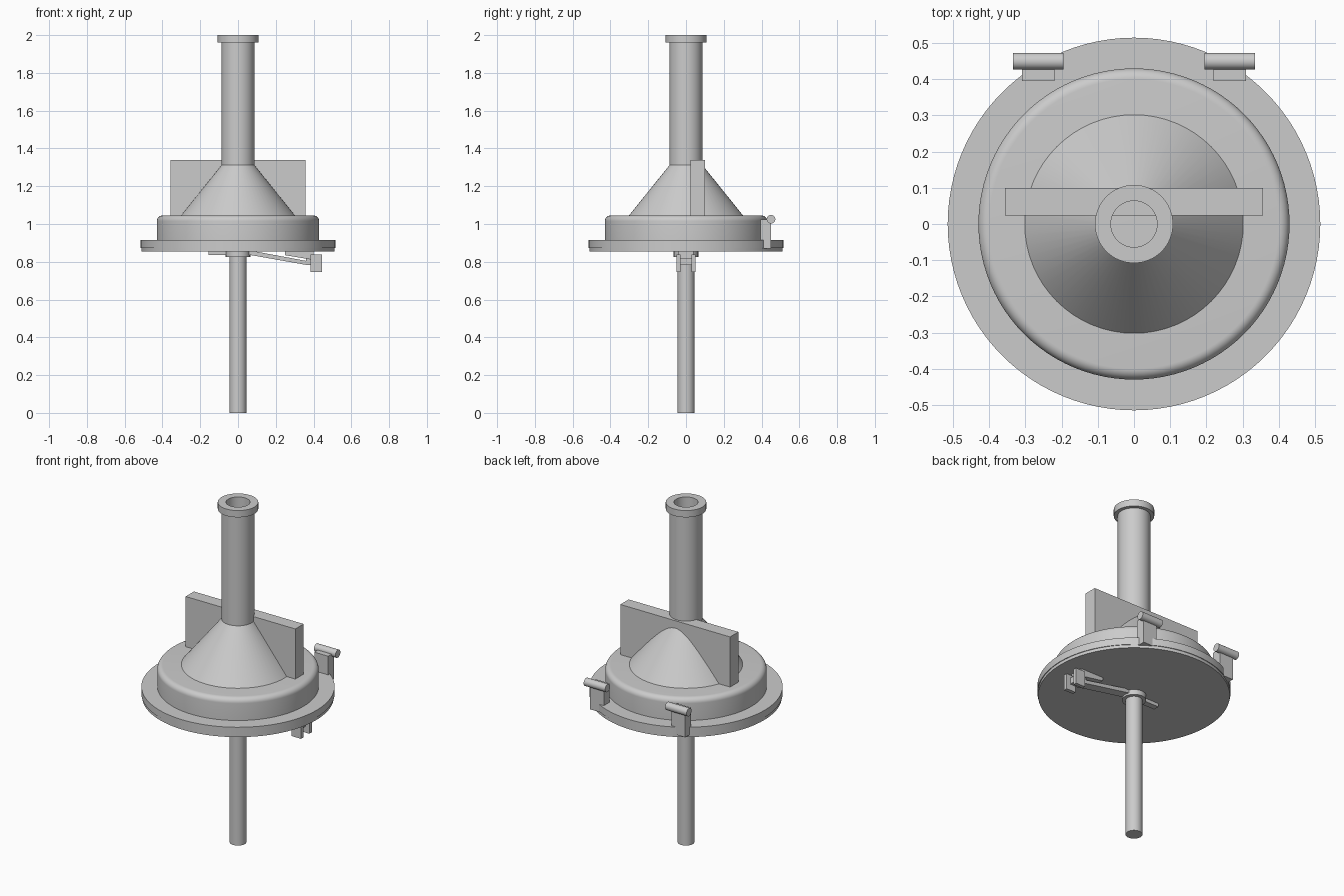
import bpy, bmesh, math

if "Cube" in bpy.data.objects:
    bpy.data.objects.remove(bpy.data.objects["Cube"])

grey = bpy.data.materials.new("plain_grey")
grey.diffuse_color = (0.6, 0.6, 0.6, 1)
grey.use_nodes = True
grey.node_tree.nodes["Principled BSDF"].inputs["Base Color"].default_value = grey.diffuse_color


def finish(name, bm, smooth=False):
    bmesh.ops.remove_doubles(bm, verts=bm.verts, dist=1e-5)
    bmesh.ops.recalc_face_normals(bm, faces=bm.faces)
    me = bpy.data.meshes.new(name)
    bm.to_mesh(me)
    bm.free()
    me.materials.append(grey)
    ob = bpy.data.objects.new(name, me)
    bpy.context.collection.objects.link(ob)
    if smooth:
        bpy.ops.object.select_all(action='DESELECT')
        ob.select_set(True)
        bpy.context.view_layer.objects.active = ob
        bpy.ops.object.shade_smooth_by_angle(angle=math.radians(30))
    return ob


def lathe(name, profile, steps=64):
    """Turn an (r, z) profile around the z axis."""
    bm = bmesh.new()
    vs = [bm.verts.new((r, 0, z)) for r, z in profile]
    es = [bm.edges.new(p) for p in zip(vs, vs[1:])]
    bmesh.ops.spin(bm, geom=vs + es, cent=(0, 0, 0), axis=(0, 0, 1),
                   angle=2 * math.pi, steps=steps)
    return finish(name, bm, True)


def extrude_y(name, outline, y0, y1):
    """Extrude an (x, z) outline from y0 to y1."""
    bm = bmesh.new()
    f = bm.faces.new([bm.verts.new((x, y0, z)) for x, z in outline])
    g = bmesh.ops.extrude_face_region(bm, geom=[f])["geom"]
    for v in g:
        if isinstance(v, bmesh.types.BMVert):
            v.co.y = y1
    return finish(name, bm)


def box(name, x0, x1, y0, y1, z0, z1):
    return extrude_y(name, [(x0, z0), (x1, z0), (x1, z1), (x0, z1)], y0, y1)


# Round base flange, slightly stepped at its lower rim
lathe("base_flange", [(0, 0.855), (0.511, 0.855), (0.511, 0.873), (0.515, 0.873),
                      (0.515, 0.915), (0, 0.915)], 96)

# Lid drum with a rounded top edge
R = 0.03
fillet = [(0.40 + R * math.cos(a), 1.015 + R * math.sin(a))
          for a in (math.pi / 2 * i / 8 for i in range(9))]
lathe("lid_drum", [(0, 0.91), (0.43, 0.91)] + fillet + [(0, 1.045)], 96)

# Hollow cone, tube and top rim
lathe("funnel_cone", [(0.064, 1.04), (0.302, 1.04), (0.302, 1.045), (0.087, 1.312), (0.064, 1.312),
                      (0.064, 1.04)])
lathe("upper_tube", [(0.064, 1.30), (0.087, 1.30), (0.087, 1.97), (0.064, 1.97), (0.064, 1.30)])
lathe("tube_rim", [(0.064, 1.96), (0.108, 1.96), (0.108, 2.0), (0.064, 2.0), (0.064, 1.96)])

# Upright plate passing through the cone
box("upright_plate", -0.357, 0.357, 0.023, 0.1, 1.04, 1.34)

# Lower pole and its collar
lathe("lower_pole", [(0, 0), (0.045, 0), (0.045, 0.86), (0, 0.86)], 48)
lathe("pole_collar", [(0, 0.825), (0.065, 0.825), (0.065, 0.86), (0, 0.86)], 48)

# Two hinges at the back
for side, s in (("left", -1), ("right", 1)):
    xs = sorted((s * 0.22, s * 0.31))
    box(side + "_hinge_bracket", *xs, 0.395, 0.45, 0.87, 1.025)
    pin = lathe(side + "_hinge_pin", [(0, -0.07), (0.023, -0.07), (0.023, 0.07), (0, 0.07)], 32)
    pin.rotation_euler = (0, math.pi / 2, 0)
    pin.location = (s * 0.265, 0.45, 1.025)

# Latch under the base: sloping lever, mount, forked end and rear tab
extrude_y("latch_lever", [(0.03, 0.855), (0.09, 0.855), (0.37, 0.803), (0.37, 0.782),
                          (0.03, 0.842)], -0.028, 0.028)
extrude_y("latch_mount", [(0.25, 0.858), (0.40, 0.858), (0.40, 0.81), (0.25, 0.835)], -0.04, 0.04)
box("latch_bridge", 0.36, 0.42, -0.03, 0.03, 0.782, 0.82)
for side, s in (("front", -1), ("back", 1)):
    ys = sorted((s * 0.028, s * 0.05))
    box(side + "_fork_prong", 0.383, 0.445, *ys, 0.745, 0.838)
box("latch_tab", -0.155, -0.04, -0.018, 0.018, 0.835, 0.858)
